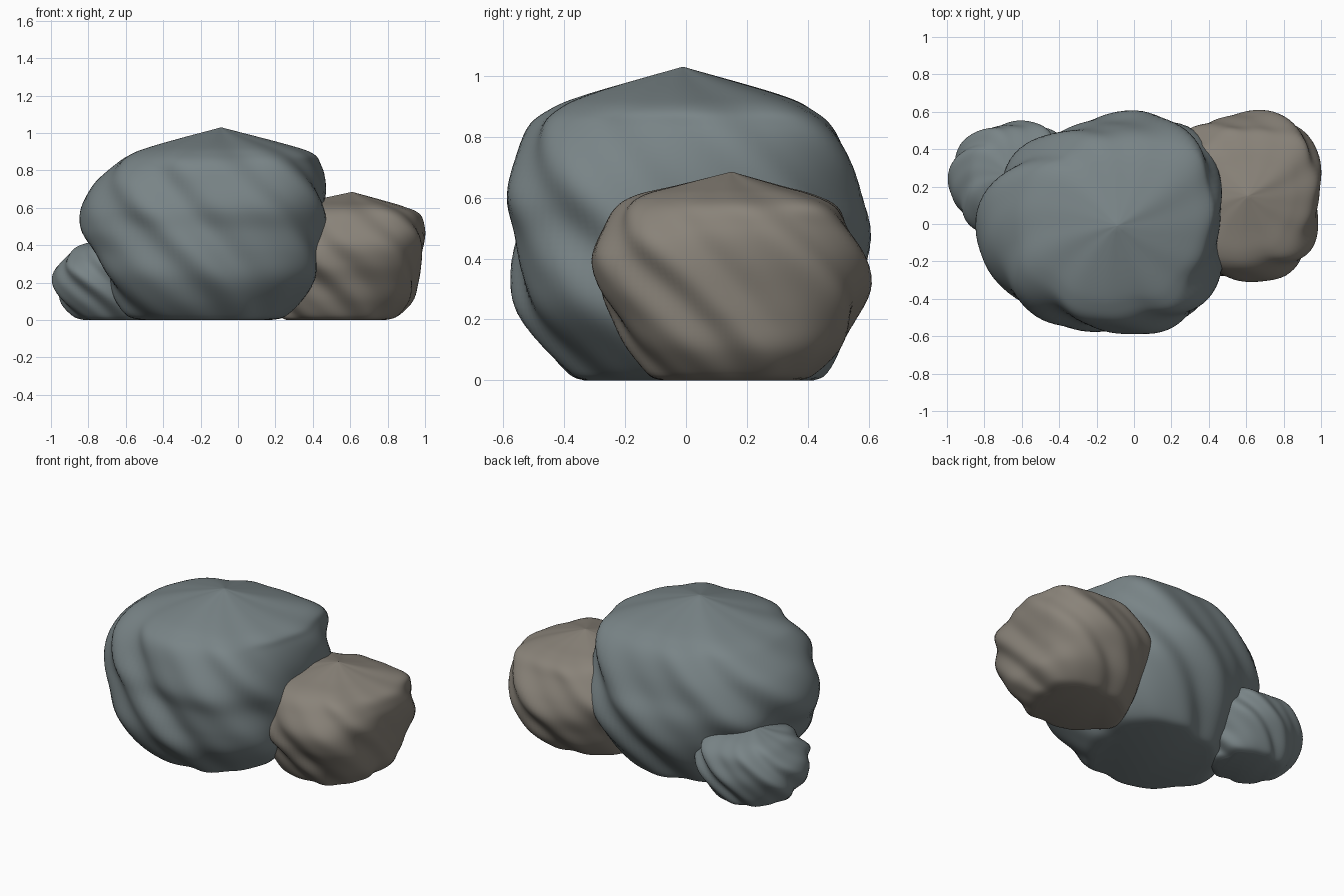
import bpy, bmesh
from math import cos, sin, pi, exp, radians

SEG, SUB = 112, 6


def material(name, color):
    m = bpy.data.materials.new(name)
    m.diffuse_color = (*color, 1)
    return m


def spline(a, b, c, d, t):
    # Catmull-Rom interpolation of one number
    return 0.5 * (2*b + (c - a)*t + (2*a - 5*b + 4*c - d)*t*t + (3*b - a - 3*c + d)*t**3)


def rock(name, pole, rows, mat, p_right=2.7, p_left=2.1, amp=0.026, lumps=()):
    """Lofted boulder. Rows: (height, left, right, front, back) extents.
    Twisted ripples on the sides; lumps are (angle, relative height, spread, strength)."""
    px, py, height = pole
    levels = [rows[0]]
    for i in range(len(rows) - 1):
        quad = [rows[min(max(i + k, 0), len(rows) - 1)] for k in (-1, 0, 1, 2)]
        for s in range(1, SUB + 1):
            levels.append([spline(*v, s / SUB) for v in zip(*quad)])
    bm = bmesh.new()
    rings = []
    for z, x0, x1, y0, y1 in levels:
        t = z / height
        ring = []
        for k in range(SEG):
            a = 2 * pi * k / SEG
            c, s = cos(a), sin(a)
            rx = max(x1 - px if c > 0 else px - x0, 0.002)
            ry = max(y1 - py if s > 0 else py - y0, 0.002)
            p = p_right if c > 0 else p_left
            r = (abs(c / rx)**p + abs(s / ry)**p)**(-1 / p)
            # diagonal ridges running down to the right
            wave = cos(7 * (a - 1.466) + 13 * (t - 0.5)) - 0.7
            wave += 0.6 * (cos(11 * a + 19 * t + 1) - 0.4)
            bulge = sum(f * max(0, cos(a - radians(d)))**3 * exp(-((t - h) / w)**2)
                        for d, h, w, f in lumps)
            r *= 1 + amp * wave + bulge
            ring.append(bm.verts.new((px + r*c, py + r*s, max(z, 0))))
        rings.append(ring)
    for lo, hi in zip(rings, rings[1:]):
        for k in range(SEG):
            j = (k + 1) % SEG
            bm.faces.new((lo[k], lo[j], hi[j], hi[k]))
    bm.faces.new(rings[0][::-1])
    bm.faces.new(rings[-1])
    bmesh.ops.recalc_face_normals(bm, faces=bm.faces)
    for f in bm.faces:
        f.smooth = True
    me = bpy.data.meshes.new(name)
    bm.to_mesh(me)
    bm.free()
    me.materials.append(mat)
    ob = bpy.data.objects.new(name, me)
    bpy.context.collection.objects.link(ob)
    return ob


slate = material("slate", (0.19, 0.23, 0.24))
brown = material("brown_stone", (0.25, 0.225, 0.19))

# Large central boulder
rock("large_boulder", (-0.09, -0.01, 1.03), [
    (0.00, -0.50, 0.18, -0.35, 0.35),
    (0.02, -0.59, 0.27, -0.40, 0.40),
    (0.10, -0.65, 0.37, -0.475, 0.46),
    (0.22, -0.70, 0.45, -0.535, 0.53),
    (0.35, -0.76, 0.485, -0.56, 0.59),
    (0.48, -0.86, 0.48, -0.58, 0.61),
    (0.60, -0.88, 0.475, -0.615, 0.58),
    (0.72, -0.82, 0.46, -0.595, 0.54),
    (0.83, -0.69, 0.44, -0.55, 0.48),
    (0.89, -0.59, 0.41, -0.47, 0.41),
    (0.94, -0.43, 0.27, -0.34, 0.30),
    (1.03, -0.09, -0.09, -0.01, -0.01)], slate,
    lumps=[(45, 0.8, 0.18, 0.08), (-140, 0.25, 0.18, 0.09), (-35, 0.87, 0.15, -0.10),
           (140, 0.5, 0.3, -0.08), (-48, 0.05, 0.12, -0.10), (135, 0.05, 0.15, -0.08),
           (-122, 0.65, 0.2, -0.07)])

# Brown boulder on the right
rock("right_boulder", (0.61, 0.15, 0.685), [
    (0.00, 0.26, 0.79, -0.09, 0.37),
    (0.02, 0.23, 0.86, -0.14, 0.42),
    (0.10, 0.20, 0.935, -0.195, 0.505),
    (0.20, 0.17, 0.96, -0.24, 0.56),
    (0.30, 0.14, 0.975, -0.295, 0.60),
    (0.40, 0.10, 0.99, -0.315, 0.585),
    (0.50, 0.13, 1.00, -0.28, 0.54),
    (0.57, 0.20, 0.99, -0.24, 0.50),
    (0.61, 0.27, 0.90, -0.17, 0.42),
    (0.64, 0.40, 0.79, -0.04, 0.31),
    (0.685, 0.61, 0.61, 0.15, 0.15)], brown,
    lumps=[(42, 0.6, 0.2, 0.05), (-30, 0.88, 0.15, -0.13), (-48, 0.05, 0.15, -0.08)])

# Small stone at the back left
rock("small_stone", (-0.66, 0.255, 0.45), [
    (0.00, -0.82, -0.48, 0.08, 0.42),
    (0.02, -0.88, -0.43, 0.04, 0.46),
    (0.10, -0.96, -0.38, -0.02, 0.51),
    (0.19, -1.00, -0.34, -0.06, 0.55),
    (0.27, -0.99, -0.33, -0.07, 0.55),
    (0.34, -0.93, -0.34, -0.04, 0.53),
    (0.39, -0.87, -0.39, 0.02, 0.47),
    (0.42, -0.78, -0.50, 0.12, 0.39),
    (0.45, -0.66, -0.66, 0.255, 0.255)], slate, 2.6, 2.1, 0.035,
    lumps=[(135, 0.4, 0.5, -0.06)])
